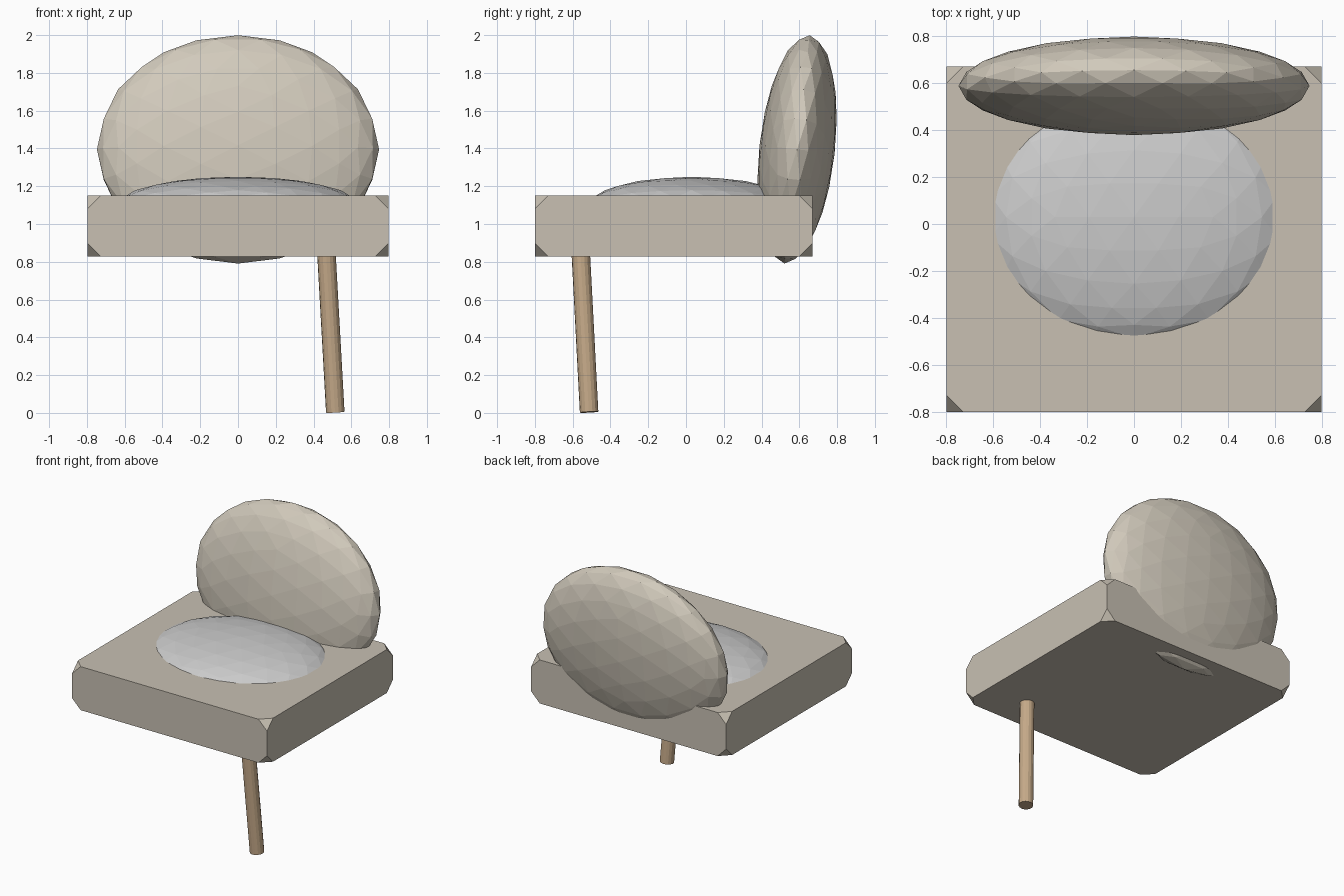
import bpy, bmesh, math
from mathutils import Matrix, Vector

if "Cube" in bpy.data.objects:
    bpy.data.objects.remove(bpy.data.objects["Cube"])


def paint(obj, name, rgb):
    mat = bpy.data.materials.new(name)
    mat.diffuse_color = (*rgb, 1)
    mat.use_nodes = True
    mat.node_tree.nodes["Principled BSDF"].inputs["Base Color"].default_value = mat.diffuse_color
    obj.data.materials.append(mat)


def make_object(name, bm, mat_name, rgb):
    bmesh.ops.recalc_face_normals(bm, faces=bm.faces)
    mesh = bpy.data.meshes.new(name)
    bm.to_mesh(mesh)
    bm.free()
    obj = bpy.data.objects.new(name, mesh)
    bpy.context.collection.objects.link(obj)
    paint(obj, mat_name, rgb)
    return obj


def pebble(name, centre, radii, tilt, mat_name, rgb):
    """Faceted ellipsoid, turned so its facets mirror left to right."""
    bm = bmesh.new()
    bmesh.ops.create_icosphere(bm, subdivisions=3, radius=1)
    turn = Matrix.Rotation(-math.atan(2) / 2, 4, 'Y')
    place = (Matrix.Translation(centre) @ Matrix.Rotation(tilt, 4, 'X')
             @ Matrix.Diagonal((*radii, 1)))
    bm.transform(place @ turn)
    return make_object(name, bm, mat_name, rgb)


# Seat slab with its eight corners clipped
bm = bmesh.new()
bmesh.ops.create_cube(bm, size=1)
bm.transform(Matrix.Translation((0, -0.065, 0.99))
             @ Matrix.Diagonal((1.595, 1.47, 0.322, 1)))
bmesh.ops.bevel(bm, geom=bm.verts[:], offset=0.07, segments=1,
                profile=0.5, affect='VERTICES')
make_object("seat", bm, "seat_fabric", (0.58, 0.53, 0.45))

# Seat cushion sunk into the slab
pebble("seat_cushion", (0, 0.03, 1.10), (0.64, 0.54, 0.15), 0,
       "cushion_fabric", (0.78, 0.77, 0.75))

# Backrest leaning slightly backwards
pebble("backrest", (0, 0.588, 1.395), (0.747, 0.2, 0.608), -0.11,
       "back_fabric", (0.64, 0.59, 0.50))

# Single slanted wooden leg
foot, top = Vector((0.515, -0.513, 0.004)), Vector((0.465, -0.56, 0.90))
axis = top - foot
bm = bmesh.new()
bmesh.ops.create_cone(bm, cap_ends=True, segments=16, radius1=0.049,
                      radius2=0.049, depth=axis.length)
bm.transform(Matrix.Translation((foot + top) / 2)
             @ axis.to_track_quat('Z', 'Y').to_matrix().to_4x4())
make_object("leg", bm, "leg_wood", (0.56, 0.40, 0.25))
